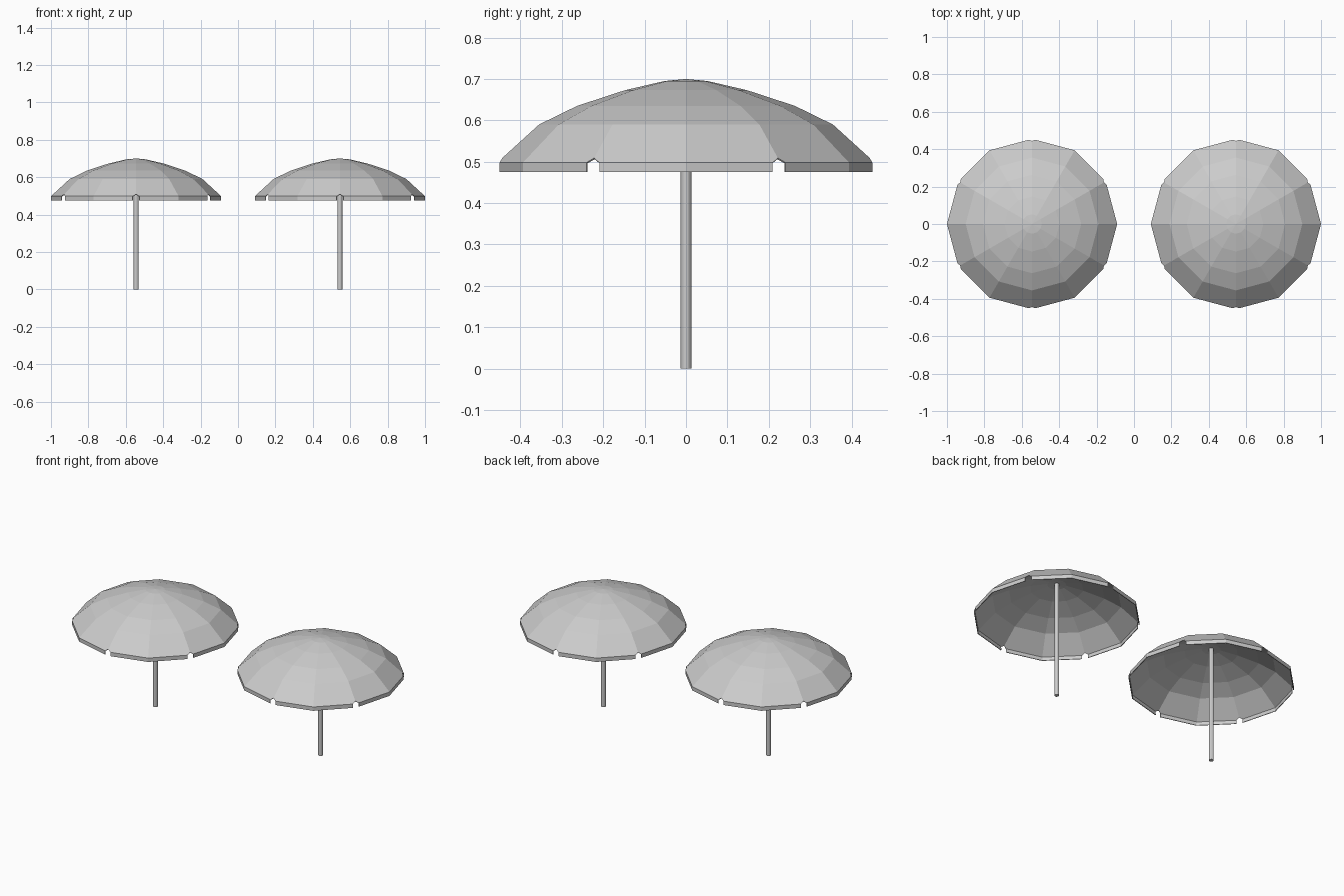
import bpy, bmesh
from math import cos, sin, radians
from mathutils import Vector

if "Cube" in bpy.data.objects:
    bpy.data.objects.remove(bpy.data.objects["Cube"])

SIDES = 12
PROFILE = [(0.052, 0.695), (0.147, 0.673), (0.263, 0.635), (0.355, 0.59)]
RIM_R, RIM_Z, HEM_Z = 0.455, 0.498, 0.475
NOTCH = 0.0185


def ring_point(r, z, k):
    a = radians(360 / SIDES * k)
    return Vector((r * cos(a), r * sin(a), z))


def canopy(name, x):
    bm = bmesh.new()
    top = bm.verts.new((0, 0, 0.70))
    rings = [[bm.verts.new(ring_point(r, z, k)) for k in range(SIDES)] for r, z in PROFILE]
    # Dome panels
    for k in range(SIDES):
        n = (k + 1) % SIDES
        bm.faces.new((top, rings[0][k], rings[0][n]))
        for a, b in zip(rings, rings[1:]):
            bm.faces.new((a[k], b[k], b[n], a[n]))
    # Rim corners: plain on even ribs, notched on odd ribs
    plain, peak = {}, {}
    drop = Vector((0, 0, HEM_Z - RIM_Z))
    for k in range(SIDES):
        if k % 2:
            peak[k] = bm.verts.new(ring_point(0.444, 0.509, k))
        else:
            p = ring_point(RIM_R, RIM_Z, k)
            plain[k] = (bm.verts.new(p), bm.verts.new(p + drop))
    # Lowest panels and hanging hem
    for k in range(SIDES):
        n = (k + 1) % SIDES
        odd, even = (k, n) if k % 2 else (n, k)
        corner = ring_point(RIM_R, RIM_Z, odd)
        p = corner + (plain[even][0].co - corner).normalized() * NOTCH
        cut, cut_low = bm.verts.new(p), bm.verts.new(p + drop)
        rim, rim_low = plain[even]
        panel = [rings[-1][even], rim, cut, peak[odd], rings[-1][odd]]
        hem = [rim, rim_low, cut_low, cut]
        if k % 2:
            panel.reverse()
            hem.reverse()
        bm.faces.new(panel)
        bm.faces.new(hem)
    mesh = bpy.data.meshes.new(name)
    bm.to_mesh(mesh)
    bm.free()
    obj = bpy.data.objects.new(name, mesh)
    bpy.context.collection.objects.link(obj)
    obj.location.x = x
    cloth = obj.modifiers.new("cloth_thickness", 'SOLIDIFY')
    cloth.thickness = 0.004
    cloth.offset = -1


def pole(name, x):
    bpy.ops.mesh.primitive_cylinder_add(vertices=12, radius=0.013, depth=0.695,
                                        location=(x, 0, 0.3475))
    bpy.context.object.name = name


# Two matching parasols
for side, x in (("left", -0.545), ("right", 0.545)):
    canopy(side + "_canopy", x)
    pole(side + "_pole", x)
